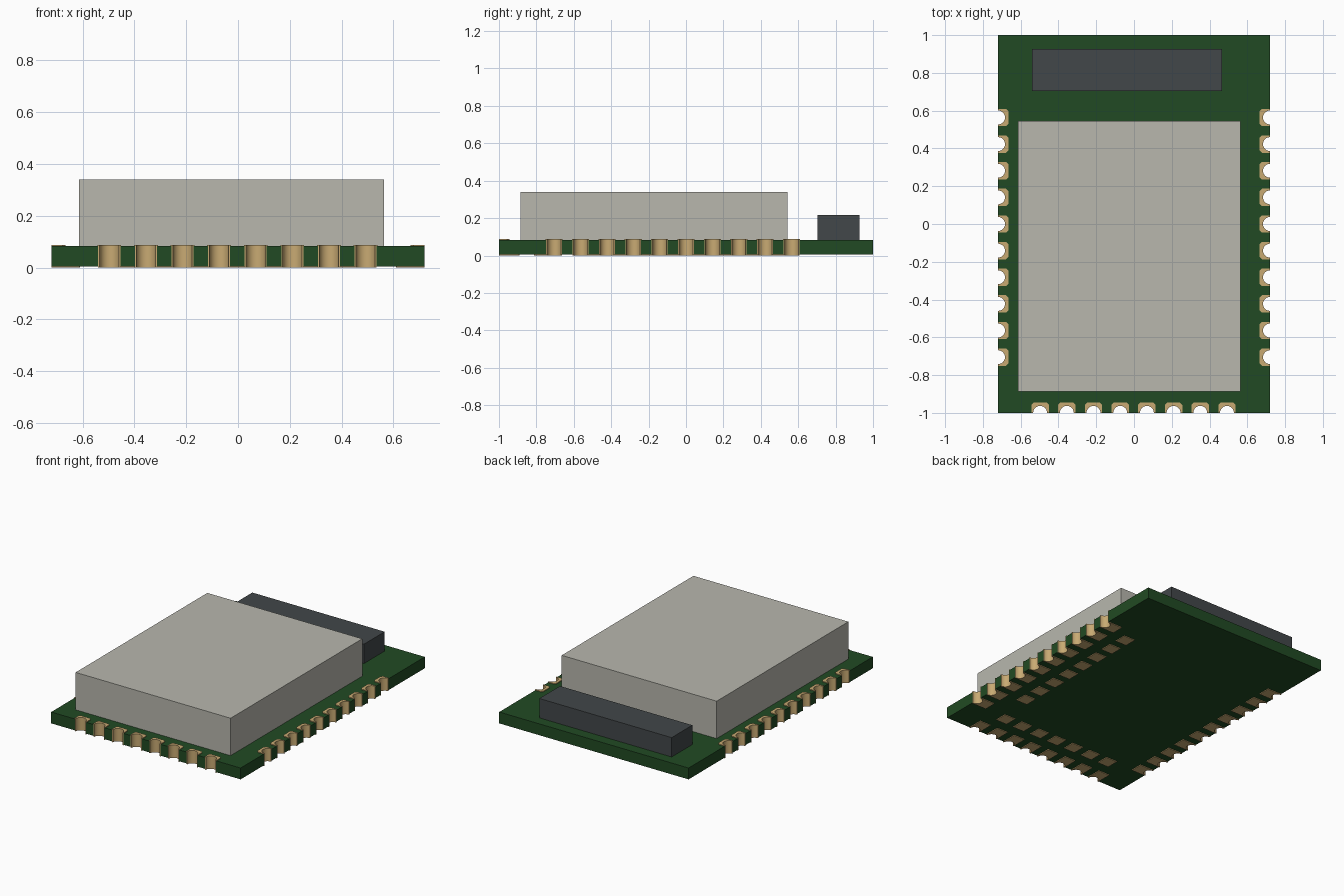
import bpy, bmesh, math
from mathutils import Vector

if "Cube" in bpy.data.objects:
    bpy.data.objects.remove(bpy.data.objects["Cube"], do_unlink=True)

HX, HY = 0.72, 1.0              # board half size
Z0, Z1, ZT = 0.005, 0.083, 0.088  # board bottom, board top, top of plating
R_OUT, R_IN = 0.0425, 0.037     # plated edge notch radii
PITCH = 0.141


def material(name, rgb, rough=0.6):
    m = bpy.data.materials.new(name)
    m.use_nodes = True
    m.diffuse_color = (*rgb, 1)
    b = m.node_tree.nodes["Principled BSDF"]
    b.inputs["Base Color"].default_value = (*rgb, 1)
    b.inputs["Roughness"].default_value = rough
    return m


GREEN = material("board_green", (0.0152, 0.0685, 0.0168))
GREY = material("shield_grey", (0.479, 0.474, 0.423))
DARK = material("antenna_charcoal", (0.054, 0.063, 0.067))
GOLD = material("pad_gold", (0.578, 0.402, 0.171))


def prism(bm, pts, z0, z1):
    """Extrude a flat outline from z0 to z1."""
    face = bm.faces.new([bm.verts.new((x, y, z0)) for x, y in pts])
    ext = bmesh.ops.extrude_face_region(bm, geom=[face])
    top = [g for g in ext["geom"] if isinstance(g, bmesh.types.BMVert)]
    bmesh.ops.translate(bm, verts=top, vec=(0, 0, z1 - z0))


def make(name, outlines, mat):
    bm = bmesh.new()
    for pts, z0, z1 in outlines:
        prism(bm, pts, z0, z1)
    bmesh.ops.recalc_face_normals(bm, faces=bm.faces)
    me = bpy.data.meshes.new(name)
    bm.to_mesh(me)
    bm.free()
    me.materials.append(mat)
    ob = bpy.data.objects.new(name, me)
    bpy.context.collection.objects.link(ob)
    bpy.ops.object.select_all(action='DESELECT')
    ob.select_set(True)
    bpy.context.view_layer.objects.active = ob
    bpy.ops.object.shade_smooth_by_angle(angle=math.radians(30))
    return ob


def rect(x0, x1, y0, y1):
    return [(x0, y0), (x1, y0), (x1, y1), (x0, y1)]


def arc(r, n=12):
    """Half circle running along +u and bulging inward (+v)."""
    return [(-r * math.cos(math.pi * i / n), r * math.sin(math.pi * i / n))
            for i in range(n + 1)]


def place(pts, notch):
    """Move (u, v) points to a notch: u along the edge, v into the board."""
    c, u, v = notch
    return [tuple(c + u * a + v * b) for a, b in pts]


def pad(depth, half=0.046, ch=0.012):
    """Rectangular pad with clipped inner corners, cut by the notch."""
    return arc(R_OUT) + [(half, 0), (half, depth - ch), (half - ch, depth),
                         (ch - half, depth), (-half, depth - ch), (-half, 0)]


# notches, listed counter-clockwise around the board
side_y = [0.564 - PITCH * i for i in range(10)]
front_x = [-0.497 + 0.1413 * i for i in range(8)]
V = Vector
edges = {
    "left": [(V((HX, y)), V((0, 1)), V((-1, 0))) for y in reversed(side_y)],
    "right": [(V((-HX, y)), V((0, -1)), V((1, 0))) for y in side_y],
    "front": [(V((x, -HY)), V((1, 0)), V((0, 1))) for x in front_x],
}

# circuit board with half round notches
outline = [(-HX, -HY)]
for key, corners in (("front", [(HX, -HY)]), ("left", [(HX, HY), (-HX, HY)]), ("right", [])):
    for notch in edges[key]:
        outline += place(arc(R_OUT), notch)
    outline += corners
make("circuit_board", [(outline, Z0, Z1)], GREEN)

# plated notches with their top and bottom pads
ring = arc(R_OUT) + arc(R_IN)[::-1]
for key, notches in edges.items():
    parts = []
    for n in notches:
        parts.append((place(ring, n), 0.0, ZT))
        parts.append((place(pad(0.055), n), Z1, ZT))
        parts.append((place(pad(0.11, 0.043, 0.002), n), 0.0, Z0))
    make(key + "_edge_contacts", parts, GOLD)

# inner rows of square pads underneath
S = 0.043
centres = [(0.487, 0.493 - PITCH * i) for i in range(8)]
centres += [(0.424 - 0.1413 * i, -0.77) for i in range(7)]
make("underside_pads",
     [(rect(x - S, x + S, y - S, y + S), 0.0, Z0) for x, y in centres], GOLD)

# metal shield can and antenna block
make("shield_can", [(rect(-0.614, 0.564, -0.886, 0.544), Z1, 0.34)], GREY)
make("antenna_block", [(rect(-0.54, 0.466, 0.703, 0.927), Z1, 0.216)], DARK)
